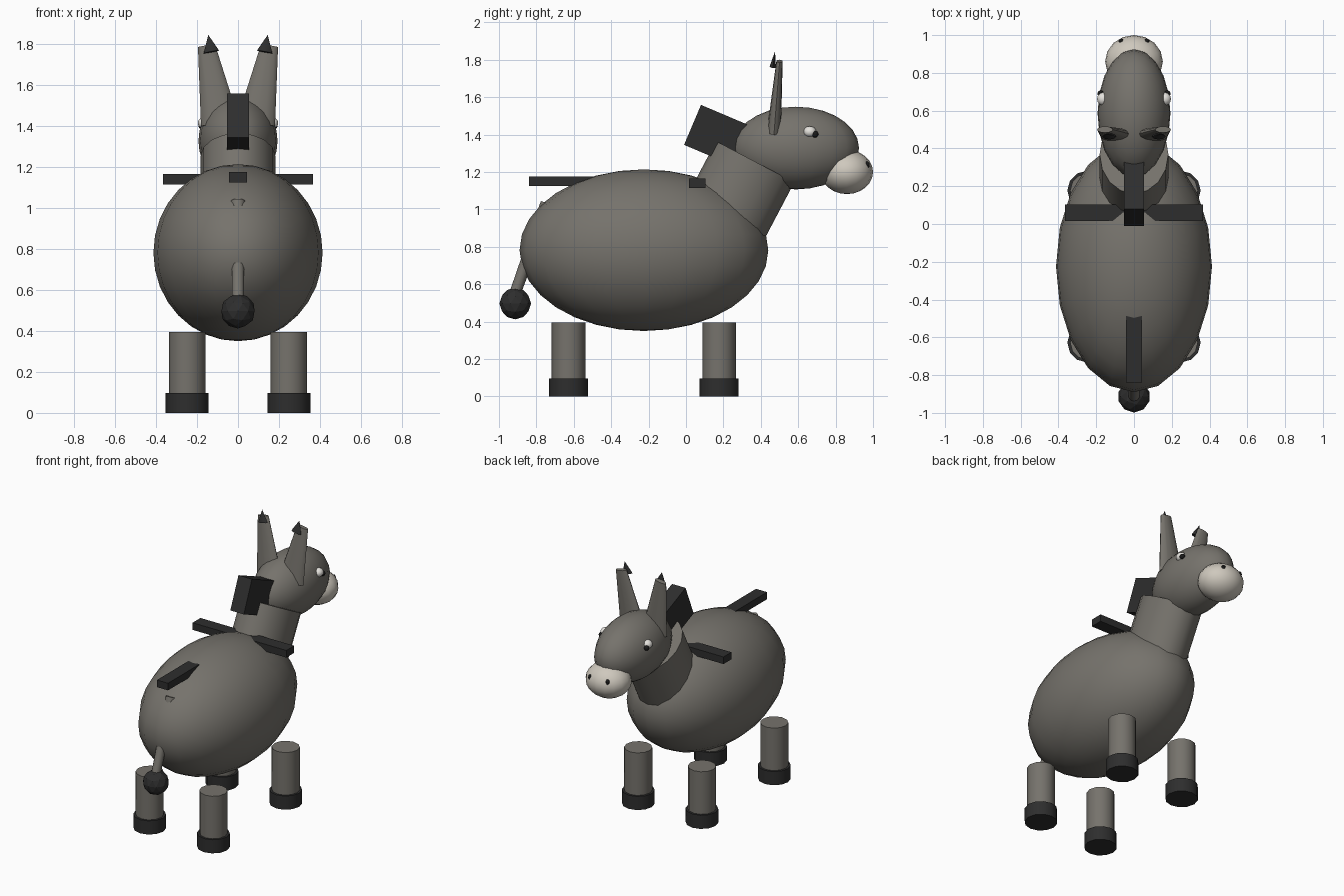
import bpy, bmesh, math
from mathutils import Vector, Matrix

if "Cube" in bpy.data.objects:
    bpy.data.objects.remove(bpy.data.objects["Cube"])


def material(name, r, g, b):
    m = bpy.data.materials.new(name)
    m.diffuse_color = (r, g, b, 1)
    m.use_nodes = True
    m.node_tree.nodes["Principled BSDF"].inputs["Base Color"].default_value = m.diffuse_color
    return m


GREY = material("grey coat", 0.18, 0.17, 0.15)
DARK = material("dark hair", 0.027, 0.027, 0.027)
CREAM = material("cream muzzle", 0.62, 0.58, 0.51)
WHITE = material("eye white", 0.78, 0.76, 0.72)
BLACK = material("black", 0.01, 0.01, 0.01)


def finish(name, bm, mat, smooth=True):
    bmesh.ops.recalc_face_normals(bm, faces=bm.faces)
    me = bpy.data.meshes.new(name)
    bm.to_mesh(me)
    bm.free()
    me.materials.append(mat)
    ob = bpy.data.objects.new(name, me)
    bpy.context.collection.objects.link(ob)
    if smooth:
        bpy.ops.object.select_all(action='DESELECT')
        ob.select_set(True)
        bpy.context.view_layer.objects.active = ob
        bpy.ops.object.shade_smooth_by_angle(angle=math.radians(40))
    return ob


def ellipsoid(name, c, r, mat, seg=20, rings=12):
    bm = bmesh.new()
    bmesh.ops.create_uvsphere(bm, u_segments=seg, v_segments=rings, radius=1,
                              matrix=Matrix.Translation(c) @ Matrix.Diagonal((*r, 1)))
    return finish(name, bm, mat)


def cone(name, a, b, ra, rb, mat, seg=12, flat=1.0):
    """Capped cone from a to b; flat squashes it along y (or stretches if > 1)."""
    a, b = Vector(a), Vector(b)
    z = (b - a).normalized()
    x = Vector((0, 1, 0)).cross(z).normalized()
    y = z.cross(x)
    frame = Matrix((x, y, z)).transposed().to_4x4()
    bm = bmesh.new()
    bmesh.ops.create_cone(bm, cap_ends=True, segments=seg, radius1=ra, radius2=rb,
                          depth=(b - a).length,
                          matrix=Matrix.Translation((a + b) / 2) @ frame @ Matrix.Diagonal((1, flat, 1, 1)))
    return finish(name, bm, mat)


def box(name, c, size, mat, tilt=0):
    bm = bmesh.new()
    bmesh.ops.create_cube(bm, size=1, matrix=Matrix.Translation(c) @
                          Matrix.Rotation(tilt, 4, 'X') @ Matrix.Diagonal((*size, 1)))
    return finish(name, bm, mat, smooth=False)


# Body, neck, head
ellipsoid("body", (0, -0.225, 0.782), (0.413, 0.665, 0.432), GREY, 20, 16)
cone("neck", (0.0, 0.202, 0.936), (0, 0.37, 1.255), 0.182, 0.182, GREY, 16, 1.3)
ellipsoid("head", (0, 0.587, 1.328), (0.193, 0.338, 0.221), GREY, 20, 14)
ellipsoid("muzzle", (0, 0.86, 1.2), (0.153, 0.14, 0.118), CREAM, 16, 12)

for s, side in ((-1, "left"), (1, "right")):
    # Face details
    ellipsoid(side + "_nostril", (s * 0.068, 0.968, 1.237), (0.014, 0.014, 0.02), BLACK, 8, 6)
    ellipsoid(side + "_eye", (s * 0.163, 0.662, 1.415), (0.033, 0.035, 0.03), WHITE, 12, 8)
    ellipsoid(side + "_pupil", (s * 0.176, 0.69, 1.402), (0.018, 0.018, 0.018), BLACK, 10, 8)
    # Ears with dark tips
    cone(side + "_ear", (s * 0.088, 0.47, 1.415), (s * 0.154, 0.5, 1.793),
         0.094, 0.042, GREY, 12, 0.4)
    cone(side + "_ear_tip", (s * 0.13, 0.464, 1.762), (s * 0.145, 0.476, 1.845),
         0.038, 0, DARK, 8, 0.45)
    # Legs and hooves
    for y, end in ((0.177, "front"), (-0.628, "back")):
        cone(f"{end}_{side}_leg", (s * 0.248, y, 0.004), (s * 0.248, y, 0.395), 0.09, 0.09, GREY, 12)
        cone(f"{end}_{side}_hoof", (s * 0.248, y, 0), (s * 0.248, y, 0.096), 0.105, 0.105, DARK, 12)

# Mane block, sloping down into the head
tilt = -math.atan2(0.39, 0.92)
along = Vector((0, math.cos(tilt), math.sin(tilt)))
box("mane", Vector((0, 0.035, 1.452)) + along * 0.2, (0.105, 0.4, 0.232), DARK, tilt)

# Dark shoulder bar and back stripe
box("shoulder_stripe", (0, 0.06, 1.14), (0.73, 0.088, 0.05), DARK)
box("back_stripe", (0, -0.47, 1.15), (0.086, 0.74, 0.05), DARK)

# Tail and faceted tuft
cone("tail", (0, -0.742, 1.033), (0, -0.925, 0.52), 0.036, 0.03, GREY, 10)
bm = bmesh.new()
bmesh.ops.create_icosphere(bm, subdivisions=2, radius=0.085,
                           matrix=Matrix.Translation((0, -0.913, 0.497)))
finish("tail_tuft", bm, DARK, smooth=False)
